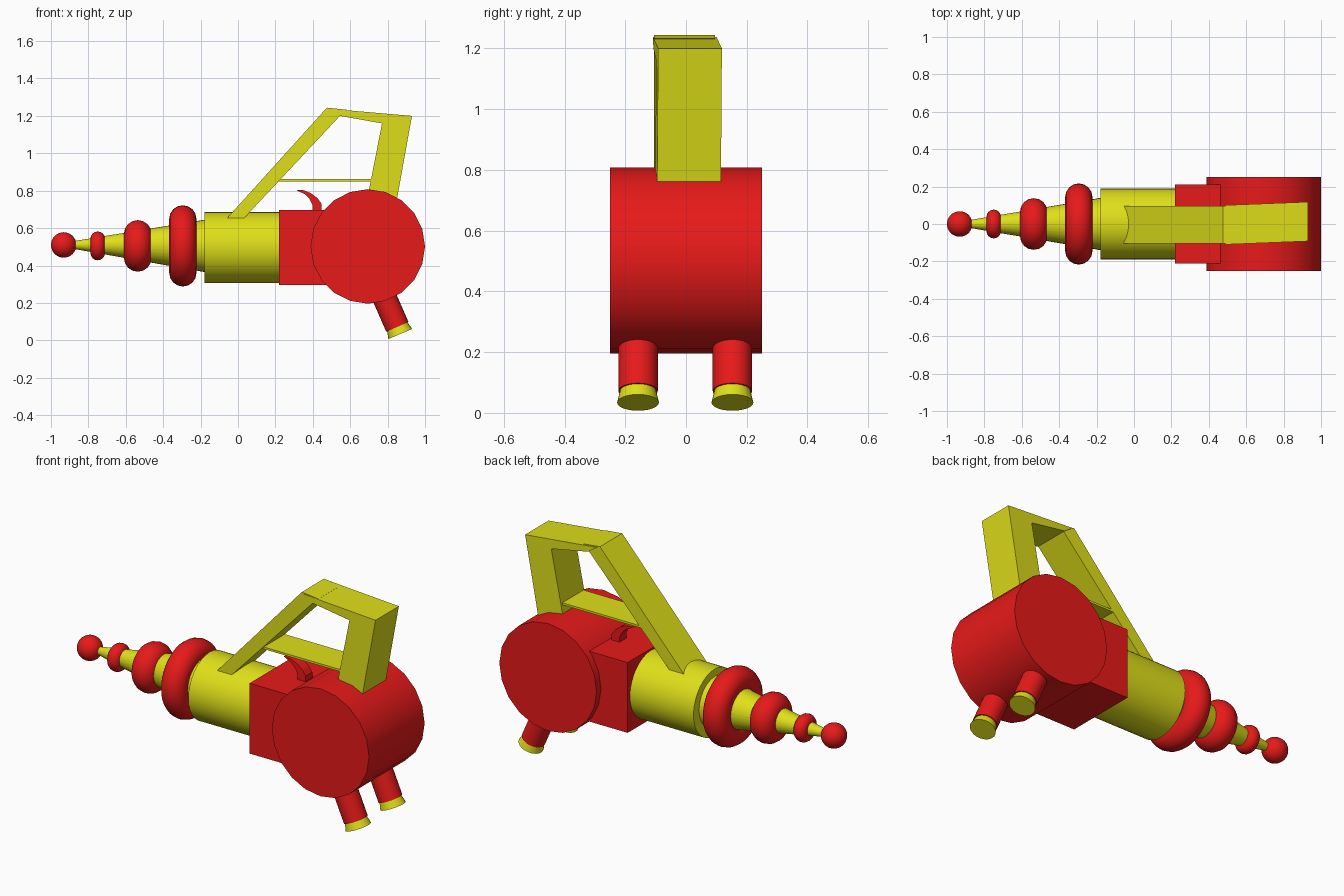
import bpy, bmesh, math
from mathutils import Vector

if "Cube" in bpy.data.objects:
    bpy.data.objects.remove(bpy.data.objects["Cube"])


def material(name, color):
    m = bpy.data.materials.new(name)
    m.diffuse_color = color
    m.use_nodes = True
    m.node_tree.nodes["Principled BSDF"].inputs["Base Color"].default_value = m.diffuse_color
    return m


RED = material("red", (0.80, 0.01, 0.01, 1))
YELLOW = material("yellow", (0.74, 0.74, 0.01, 1))
AXIS_Z = 0.505


def finish(ob, name, mat, smooth=True):
    ob.name = name
    ob.data.materials.append(mat)
    if smooth:
        bpy.ops.object.shade_smooth_by_angle(angle=math.radians(35))
    return ob


def tube(name, mat, a, b, r1, r2, sides):
    """Cylinder or cone running from point a to point b."""
    a, b = Vector(a), Vector(b)
    d = b - a
    bpy.ops.mesh.primitive_cone_add(vertices=sides, radius1=r1, radius2=r2, depth=d.length,
                                    location=(a + b) / 2,
                                    rotation=d.to_track_quat('Z', 'Y').to_euler())
    return finish(bpy.context.object, name, mat)


def slab(name, mat, profile, width, y=0.0, skew=0.0, x0=0.0):
    """Profile in x/z extruded along y; skew shifts y with x."""
    bm = bmesh.new()
    rings = [[bm.verts.new((x, y + s * width / 2 + skew * (x - x0), z)) for x, z in profile]
             for s in (-1, 1)]
    bm.faces.new(rings[0])
    bm.faces.new(rings[1][::-1])
    n = len(profile)
    for i in range(n):
        j = (i + 1) % n
        bm.faces.new((rings[0][i], rings[1][i], rings[1][j], rings[0][j]))
    bmesh.ops.recalc_face_normals(bm, faces=bm.faces)
    me = bpy.data.meshes.new(name)
    bm.to_mesh(me)
    bm.free()
    ob = bpy.data.objects.new(name, me)
    bpy.context.collection.objects.link(ob)
    me.materials.append(mat)
    return ob


# Barrel: ball tip, tapered cone and rings
bpy.ops.mesh.primitive_uv_sphere_add(segments=32, ring_count=16, radius=0.068,
                                     location=(-0.932, 0, 0.51))
finish(bpy.context.object, "barrel_tip", RED)
tube("barrel_cone", YELLOW, (-0.93, 0, 0.51), (-0.16, 0, AXIS_Z), 0.012, 0.143, 32)
for i, (x, outer, minor) in enumerate([(-0.75, 0.077, 0.039), (-0.536, 0.138, 0.074),
                                       (-0.295, 0.217, 0.073)]):
    bpy.ops.mesh.primitive_torus_add(major_radius=outer - minor, minor_radius=minor,
                                     major_segments=40, minor_segments=16,
                                     location=(x, 0, AXIS_Z), rotation=(0, math.pi / 2, 0))
    finish(bpy.context.object, f"barrel_ring_{i + 1}", RED)

# Body: cylinder, block and drum
tube("body_cylinder", YELLOW, (-0.18, 0, 0.497), (0.25, 0, 0.497), 0.19, 0.19, 32)
slab("body_block", RED, [(0.22, 0.297), (0.60, 0.297), (0.60, 0.697), (0.22, 0.697)], 0.42)
tube("drum", RED, (0.694, -0.25, 0.502), (0.694, 0.25, 0.502), 0.306, 0.306, 20)

# Curved hook on top of the block
slab("hook", RED, [(0.31, 0.805), (0.35, 0.803), (0.39, 0.787), (0.425, 0.76), (0.447, 0.73),
                   (0.447, 0.67), (0.397, 0.67), (0.397, 0.725), (0.383, 0.755),
                   (0.355, 0.783), (0.325, 0.796)], 0.06)

# Handle: sloping strut, bent grip and thin crossbar
slab("handle_strut", YELLOW, [(-0.107, 0.60), (-0.017, 0.60), (0.545, 1.20), (0.58, 1.233),
                              (0.475, 1.244)], 0.20, -0.005)
slab("handle_grip", YELLOW, [(0.49, 1.238), (0.93, 1.20), (0.84, 0.70), (0.68, 0.70),
                             (0.77, 1.16), (0.545, 1.20)], 0.21, -0.004, 0.04, 0.5)
slab("handle_crossbar", YELLOW, [(0.20, 0.850), (0.74, 0.850), (0.74, 0.862), (0.20, 0.862)],
     0.19)

# Pair of angled legs with flared feet
for side, y in (("left", 0.153), ("right", -0.158)):
    tube(f"leg_{side}", RED, (0.755, y, 0.294), (0.852, y, 0.072), 0.065, 0.065, 24)
    tube(f"foot_{side}", YELLOW, (0.846, y, 0.086), (0.868, y, 0.034), 0.056, 0.069, 24)
